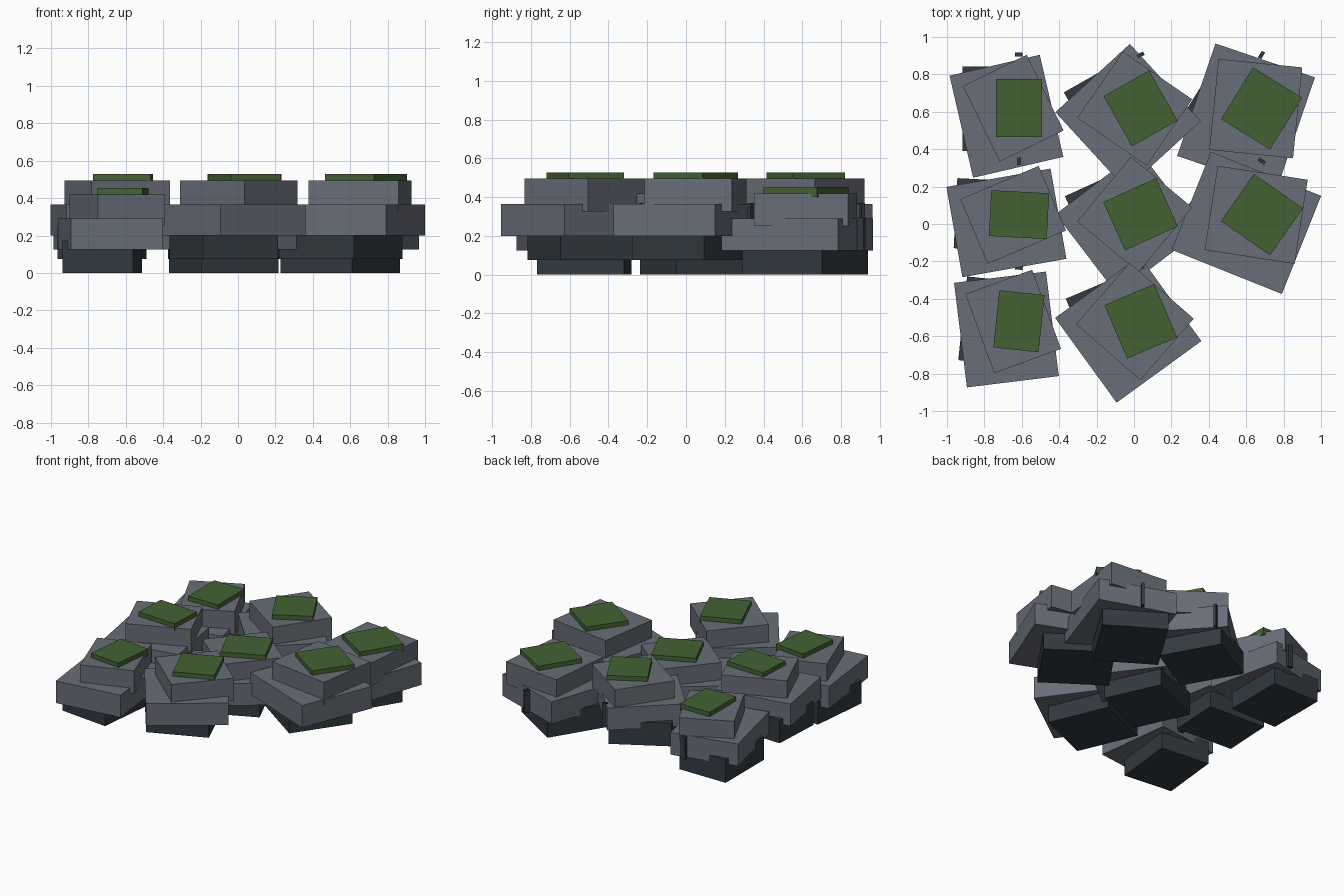
import bpy, math
from mathutils import Matrix

if "Cube" in bpy.data.objects:
    bpy.data.objects.remove(bpy.data.objects["Cube"])


def material(name, rgb):
    m = bpy.data.materials.new(name)
    m.diffuse_color = (*rgb, 1)
    m.use_nodes = True
    m.node_tree.nodes["Principled BSDF"].inputs["Base Color"].default_value = m.diffuse_color
    return m


STONE = material("grey stone", (0.138, 0.153, 0.184))
DARK = material("dark wet stone", (0.032, 0.042, 0.051))
MOSS = material("green moss", (0.058, 0.122, 0.034))


def block(name, x, y, z0, z1, w, d, deg, mat):
    """Flat-sided box turned about z."""
    bpy.ops.mesh.primitive_cube_add(size=1)
    o = bpy.context.object
    o.name = name
    o.data.transform(Matrix.Diagonal((w, d, z1 - z0, 1)))
    o.data.materials.append(mat)
    o.location = (x, y, (z0 + z1) / 2)
    o.rotation_euler.z = math.radians(deg)


# column x, row y, turn, low?, moss size, upper size, slab size, sliver turned?
ROCKS = [
    (-.615, .620,   0.0, 1, (.245, .31), (.38, .45), (.495, .56), 0),
    (.035, .618,   29.5, 0, (.28, .308), (.43, .45), (.54, .56), 0),
    (.682, .618,  -31.8, 1, (.308, .325), (.45, .488), (.562, .635), 1),
    (-.615, .050,  -3.0, 0, (.31, .245), (.455, .375), (.565, .49), 1),
    (.035, .052,   24.4, 1, (.31, .283), (.45, .425), (.56, .54), 1),
    (.684, .050,  -34.8, 0, (.32, .307), (.487, .455), (.635, .565), 0),
    (-.615, -.520, -6.0, 1, (.243, .307), (.38, .45), (.495, .563), 0),
    (.036, -.520,  23.0, 0, (.29, .31), (.435, .455), (.56, .56), 0),
]

for i, (x, y, a, low, moss, upper, slab, turned) in enumerate(ROCKS, 1):
    z = 0 if low else 0.075
    wide = x > 0.5
    # dark footing, wide slab, upper slab, moss patch
    block(f"dark_footing_{i}", x - (.135 if wide else .112), y - .004, z, z + .172,
          *upper, a, DARK)
    block(f"wide_slab_{i}", x - (.083 if wide else .067), y - .044, z + .125, z + .29,
          *slab, a + 13, STONE)
    block(f"upper_slab_{i}", x - .031, y - .001, z + .25, z + .42, *upper, a + 26, STONE)
    block(f"moss_patch_{i}", x, y, z + .40, z + .453, *moss, a, MOSS)
    # thin dark sliver standing behind each rock
    block(f"dark_sliver_{i}", x, y + .286, z + .125, z + .295, .04, .02,
          a + (90 if turned else 0), DARK)
